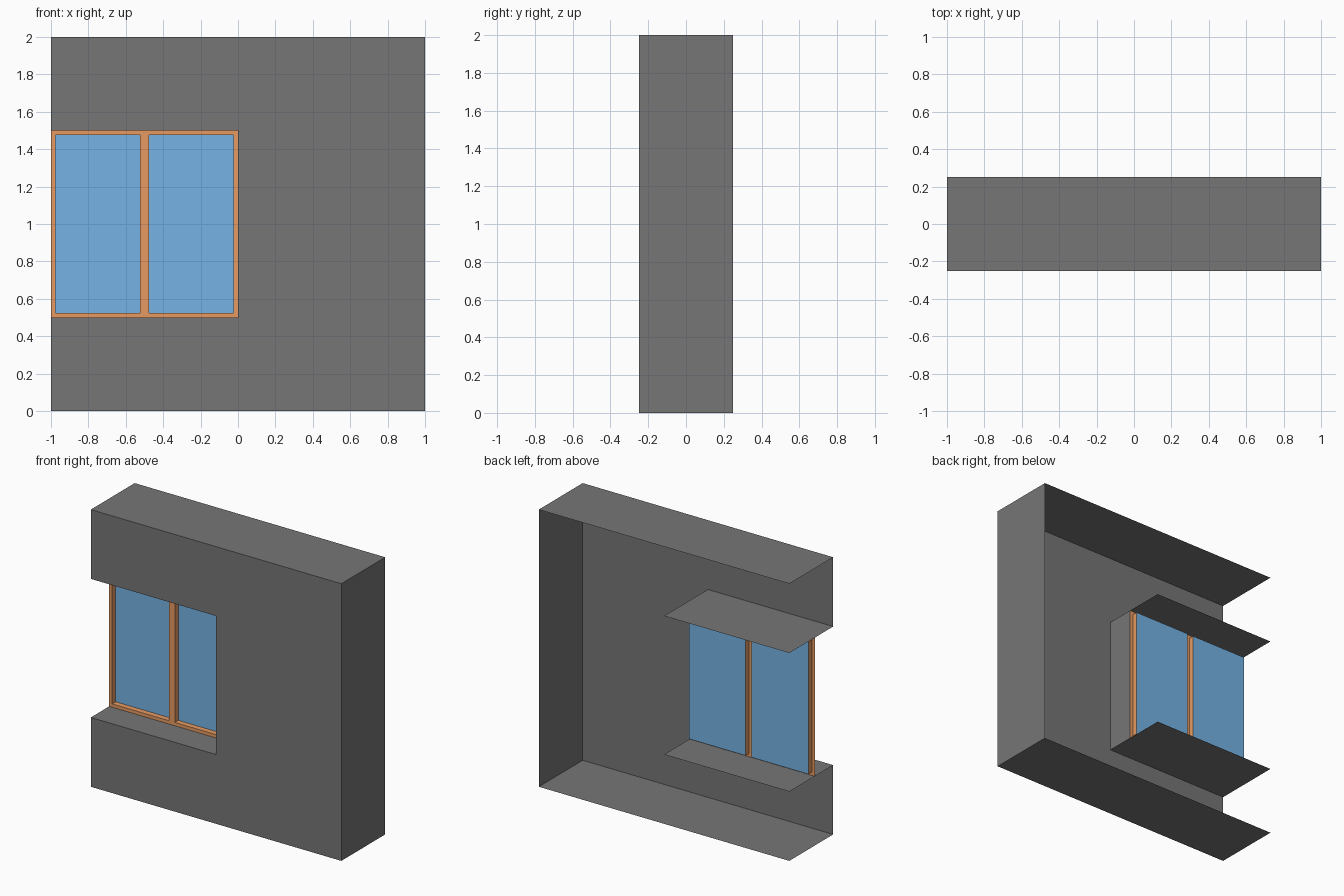
import bpy
import bmesh

if "Cube" in bpy.data.objects:
    bpy.data.objects.remove(bpy.data.objects["Cube"])

FRONT = -0.25       # y of the outer wall face
FRAME_Y = -0.04     # y of the window frame face
GLASS_Y = 0.0       # y of the glass panes
BORDER = 0.024      # frame width around each pane


def finish(bm, name, mats=()):
    mesh = bpy.data.meshes.new(name)
    bm.to_mesh(mesh)
    bm.free()
    for m in mats:
        mesh.materials.append(m)
    obj = bpy.data.objects.new(name, mesh)
    bpy.context.collection.objects.link(obj)
    return obj


def material(name, color):
    m = bpy.data.materials.new(name)
    m.diffuse_color = color
    m.use_nodes = True
    m.node_tree.nodes["Principled BSDF"].inputs["Base Color"].default_value = m.diffuse_color
    return m


# Wall shell: notched front face, open at the back and left.
# Each entry is x, z and how far the edge to the next point runs back.
outline = [(-1, 0, 0.5), (1, 0, 0.5), (1, 2, 0.5), (-1, 2, 0),
           (-1, 1.5, 0.5), (0, 1.5, FRAME_Y - FRONT), (0, 0.5, 0.5), (-1, 0.5, 0)]
bm = bmesh.new()
front = [bm.verts.new((x, FRONT, z)) for x, z, d in outline]
bm.faces.new(front)
for i, (x, z, depth) in enumerate(outline):
    if depth:
        a, b = front[i], front[(i + 1) % len(front)]
        back = [bm.verts.new((v.co.x, FRONT + depth, v.co.z)) for v in (a, b)]
        bm.faces.new((a, back[0], back[1], b))
bmesh.ops.remove_doubles(bm, verts=bm.verts, dist=0.0001)
finish(bm, "wall", [material("wall_dark_grey", (0.18, 0.18, 0.18, 1))])

# Window: two sashes, each inset to a frame with its pane pushed back
wood = material("frame_orange", (0.80, 0.33, 0.125, 1))
blue = material("glass_blue", (0.18, 0.45, 0.78, 1))
bm = bmesh.new()
panes = []
for x in (-1.0, -0.5):
    corners = ((x, 0.5), (x + 0.5, 0.5), (x + 0.5, 1.5), (x, 1.5))
    panes.append(bm.faces.new([bm.verts.new((cx, FRAME_Y, cz)) for cx, cz in corners]))
bm.normal_update()
bmesh.ops.inset_individual(bm, faces=panes, thickness=BORDER, use_even_offset=True)
for pane in panes:
    rim = list(pane.verts)
    deep = [bm.verts.new((v.co.x, GLASS_Y, v.co.z)) for v in rim]
    bm.faces.remove(pane)
    for i in range(4):
        j = (i + 1) % 4
        bm.faces.new((rim[i], rim[j], deep[j], deep[i]))
    bm.faces.new(deep).material_index = 1
bmesh.ops.remove_doubles(bm, verts=bm.verts, dist=0.0001)
finish(bm, "window", (wood, blue))
